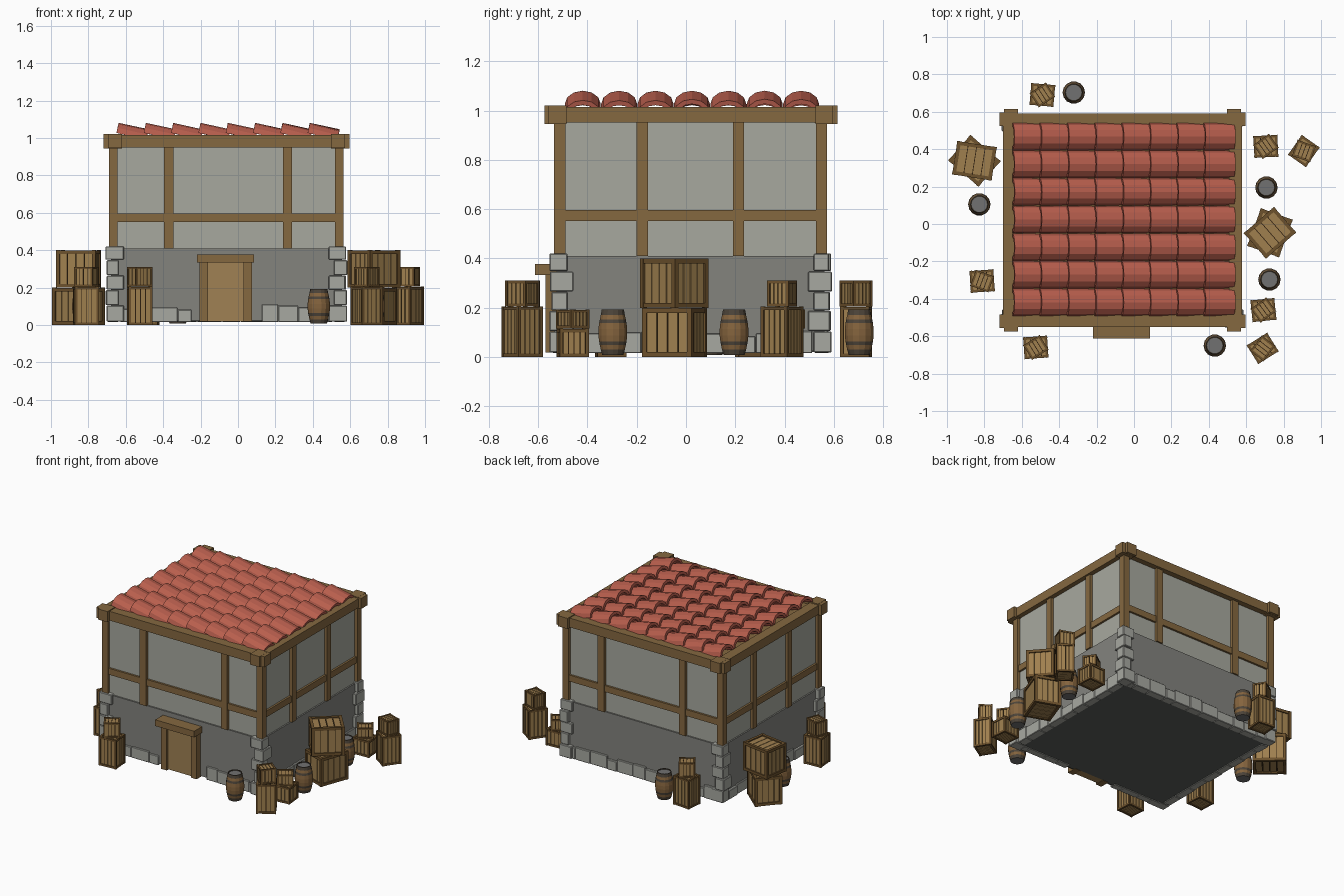
import bpy, bmesh, math, random
from mathutils import Matrix, Vector

if "Cube" in bpy.data.objects:
    bpy.data.objects.remove(bpy.data.objects["Cube"])

random.seed(4)
rnd = random.uniform
COLORS = {"beam": (132, 104, 66), "door": (158, 128, 84), "plaster": (166, 167, 157),
          "wall": (130, 130, 125), "floor": (92, 94, 90), "stone": (166, 167, 160),
          "tile": (182, 94, 78), "crate_frame": (108, 82, 48), "plank": (158, 127, 80),
          "crack": (50, 36, 22), "stave": (132, 100, 64), "hoop": (78, 70, 60), "lid": (112, 112, 112)}
MATS = {}


def mat(name):
    if name not in MATS:
        m = MATS[name] = bpy.data.materials.new(name)
        m.diffuse_color = [(c / 255) ** 2.2 for c in COLORS[name]] + [1]
        m.use_nodes = True
        m.node_tree.nodes["Principled BSDF"].inputs["Base Color"].default_value = m.diffuse_color
    return MATS[name]


class Part:
    """Collects shapes of several colours into one object."""
    def __init__(self, name):
        self.name, self.bm, self.mats = name, bmesh.new(), []

    def slot(self, m):
        if m not in self.mats:
            self.mats.append(m)
        return self.mats.index(m)

    def box(self, m, x0, x1, y0, y1, z0, z1):
        mtx = (Matrix.Translation(((x0 + x1) / 2, (y0 + y1) / 2, (z0 + z1) / 2))
               @ Matrix.Diagonal((x1 - x0, y1 - y0, z1 - z0, 1)))
        vs = bmesh.ops.create_cube(self.bm, size=1, matrix=mtx)["verts"]
        for f in {f for v in vs for f in v.link_faces}:
            f.material_index = self.slot(m)

    def loft(self, rings, mats):
        """Skin closed rings of points; mats holds one colour per band."""
        vs = [[self.bm.verts.new(p) for p in r] for r in rings]
        n = len(vs[0])
        for a, b, m in zip(vs, vs[1:], mats):
            for i in range(n):
                f = self.bm.faces.new((a[i], a[(i + 1) % n], b[(i + 1) % n], b[i]))
                f.material_index = self.slot(m)
        return vs

    def done(self, loc=(0, 0, 0), angle=0, bevel=0):
        bmesh.ops.recalc_face_normals(self.bm, faces=self.bm.faces)
        me = bpy.data.meshes.new(self.name)
        self.bm.to_mesh(me)
        self.bm.free()
        for m in self.mats:
            me.materials.append(mat(m))
        ob = bpy.data.objects.new(self.name, me)
        ob.location, ob.rotation_euler.z = loc, math.radians(angle)
        bpy.context.collection.objects.link(ob)
        if bevel:
            b = ob.modifiers.new("bevel", "BEVEL")
            b.width, b.segments = bevel, 1
        return ob


# House outline (outer faces of the timber posts)
X0, X1, Y0, Y1 = -0.69, 0.565, -0.535, 0.573

# Walls and floor
p = Part("lower_wall")
p.box("wall", X0 + .01, X1 - .01, Y0 + .01, Y1 - .01, .025, .41)
p.done()
p = Part("floor")
p.box("floor", X0 + .02, X1 - .02, Y0 + .02, Y1 - .02, .02, .03)
p.done()
p = Part("plaster_wall")
p.box("plaster", X0 + .02, X1 - .02, Y0 + .02, Y1 - .02, .40, .97)
p.done()

# Timber posts and middle rails
p = Part("timber_posts")
W = .046
for x in (X0, X1 - W):
    for y in (Y0, Y1 - W):
        p.box("beam", x, x + W, y, y + W, .41, .96)
for x in (-.395, .24):
    for y in (Y0, Y1 - W):
        p.box("beam", x, x + .05, y, y + W, .41, .96)
for y in (-.20, .19):
    for x in (X0, X1 - W):
        p.box("beam", x, x + W, y, y + .045, .41, .96)
p.done()
p = Part("timber_rails")
for y in (Y0 + .006, Y1 - W):
    p.box("beam", X0 + .02, X1 - .02, y, y + W - .006, .552, .597)
for x in (X0 + .006, X1 - W):
    p.box("beam", x, x + W - .006, Y0 + .02, Y1 - .02, .552, .597)
p.done()

# Top beams, corner caps and roof deck
p = Part("top_beams")
BX0, BX1, BY0, BY1 = -.70, .578, -.552, .592
for y in (BY0, BY1 - .07):
    p.box("beam", BX0, BX1, y, y + .07, .95, 1.015)
for x in (BX0, BX1 - .07):
    p.box("beam", x, x + .07, BY0 + .02, BY1 - .02, .951, 1.014)
for x0, x1, ix in ((-.72, -.62, -.695), (.497, .597, .572)):
    for y0, y1, iy in ((-.575, -.485, -.557), (.525, .615, .597)):
        p.box("beam", x0, x1, *sorted((iy, y0 if iy > 0 else y1)), .945, 1.02)
        p.box("beam", *sorted((ix, x0 if ix > 0 else x1)), y0, y1, .946, 1.021)
p.done()
p = Part("roof_deck")
p.box("beam", BX0 + .03, BX1 - .03, BY0 + .03, BY1 - .03, .96, 1.002)
p.done()

# Curved roof tiles: arch profile, tilted down towards +x
p = Part("roof_tiles")
N = 6
arc = [math.pi * i / N for i in range(N + 1)]
prof = [(.073 * math.cos(a), .055 * math.sin(a)) for a in arc]
prof += [(.054 * math.cos(a), .035 * math.sin(a)) for a in reversed(arc)]
for row in range(7):
    for col in range(8):
        M = (Matrix.Translation((-.65 + .146 * col, -.419 + .1477 * row, 1.027))
             @ Matrix.Rotation(math.radians(13 + rnd(-1, 1)), 4, "Y"))
        rings = [[M @ Vector((x, y, z)) for y, z in prof] for x in (0, .163)]
        for ring in p.loft(rings, ["tile"]):
            k = len(ring)
            for i in range(N):
                p.bm.faces.new((ring[i], ring[i + 1], ring[k - 2 - i], ring[k - 1 - i]))
p.done()

# Corner stones, alternating long and short
p = Part("corner_stones")
for sx, cx in ((1, X0), (-1, X1)):
    for sy, cy in ((1, Y0), (-1, Y1)):
        z = .018
        for i, h in enumerate((.088, .083, .077, .083, .073)):
            lx, ly = (.09, .065) if i % 2 == 0 else (.062, .088)
            ox, oy = rnd(.008, .02), rnd(.008, .02)
            xs = sorted((cx - sx * ox, cx + sx * (lx - .01)))
            ys = sorted((cy - sy * oy, cy + sy * (ly - .01)))
            p.box("stone", *xs, *ys, z, z + h - .002)
            z += h
p.done(bevel=.004)

# Low row of foundation stones round the house
p = Part("foundation_stones")


def stone_row(a, b, put, gap=None):
    while a < b - .02:
        w = min(rnd(.07, .14), b - a)
        if not (gap and a + w > gap[0] and a < gap[1]):
            put(a + .001, a + w - .001, rnd(.06, .09), rnd(0, .007))
        a += w


stone_row(X0 + .06, X1 - .06, lambda a, b, h, o: p.box("stone", a, b, Y0 - o, Y0 + .05, .016, .02 + h), (-.20, .07))
stone_row(X0 + .06, X1 - .06, lambda a, b, h, o: p.box("stone", a, b, Y1 - .05, Y1 + o, .016, .02 + h))
stone_row(Y0 + .06, Y1 - .06, lambda a, b, h, o: p.box("stone", X0 - o, X0 + .05, a, b, .016, .02 + h))
stone_row(Y0 + .06, Y1 - .06, lambda a, b, h, o: p.box("stone", X1 - .05, X1 + o, a, b, .016, .02 + h))
p.done(bevel=.003)

# Door with frame and lintel
p = Part("door")
p.box("door", -.17, .04, -.553, -.50, .02, .34)
for x in (-.205, .03):
    p.box("beam", x, x + .045, -.57, -.50, .018, .34)
p.box("beam", -.22, .085, -.612, -.50, .333, .377)
p.done()


def crate(name, x, y, z, w, d, h, angle):
    """Dark core, planks on every face and a frame of edge bars."""
    p = Part(name)
    t = .09 * min(w, d) + .003
    a, b = w / 2, d / 2
    c, s = .8 * t, .45 * t
    p.box("crack", -a + c, a - c, -b + c, b - c, c, h - c)
    n = 4
    for i in range(n):
        g = .002
        q = (2 * a - 2 * c) / n
        p.box("plank", -a + c + q * i + g, -a + c + q * (i + 1) - g, -b + s, b - s, s, h - s)
        q = (2 * b - 2 * c - .004) / n
        y0 = -b + c + .002 + q * i
        p.box("plank", -a + s, a - s, y0 + g, y0 + q - g, c + .002, h - c - .002)
    for u in (-a, a - t):
        for v in (-b, b - t):
            p.box("crate_frame", u, u + t, v, v + t, 0, h)
    e = .001
    for k in (e, h - t - e):
        for v in (-b + e, b - t - e):
            p.box("crate_frame", -a + e, a - e, v, v + t, k, k + t)
        for u in (-a + e, a - t - e):
            p.box("crate_frame", u, u + t, -b + e, b - e, k, k + t)
    p.done((x, y, z), angle)


# Crate stacks: x, y, lower (w, d, h, angle), upper (w, d, h, angle)
BIG, TALL, TOP, LOW, LID = (.215, .182, .2), (.13, .118, .205), (.105, .092, .106), (.13, .118, .115), (.105, .092, .078)
stacks = [(-.853, .338, BIG, -41, BIG, -9), (.727, -.047, BIG, 70, BIG, 41),
          (-.49, .69, TALL, -5, TOP, 33), (-.812, -.305, TALL, 4, TOP, -20),
          (-.525, -.66, TALL, 4, TOP, 32), (.705, .415, LOW, 3, LID, 35),
          (.908, .39, TALL, 55, TOP, -20), (.692, -.46, LOW, 6, LID, 36),
          (.688, -.665, TALL, 32, TOP, 52)]
for i, (x, y, lo, la, up, ua) in enumerate(stacks, 1):
    crate(f"lower_crate_{i}", x, y, 0, *lo, la)
    crate(f"upper_crate_{i}", x, y, lo[2], *up, ua)

# Barrels: lathed staves with hoops and a sunken grey lid
prof = [(.044, 0), (.05, .022), (.054, .04), (.057, .055), (.06, .08), (.06, .105),
        (.057, .13), (.054, .145), (.05, .163), (.046, .185), (.041, .185), (.041, .179)]
bands = ["hoop", "stave", "hoop", "stave", "stave", "stave", "hoop", "stave", "hoop", "hoop", "hoop"]
S = 14
for i, (x, y) in enumerate([(-.322, .703), (-.827, .105), (.708, .195), (.724, -.297), (.432, -.65)], 1):
    p = Part(f"barrel_{i}")
    rings = [[(r * math.cos(2 * math.pi * k / S), r * math.sin(2 * math.pi * k / S), z) for k in range(S)]
             for r, z in prof]
    vs = p.loft(rings, bands)
    for ring in (vs[0], vs[-1]):
        p.bm.faces.new(ring).material_index = p.slot("lid")
    p.done((x, y, .008))
